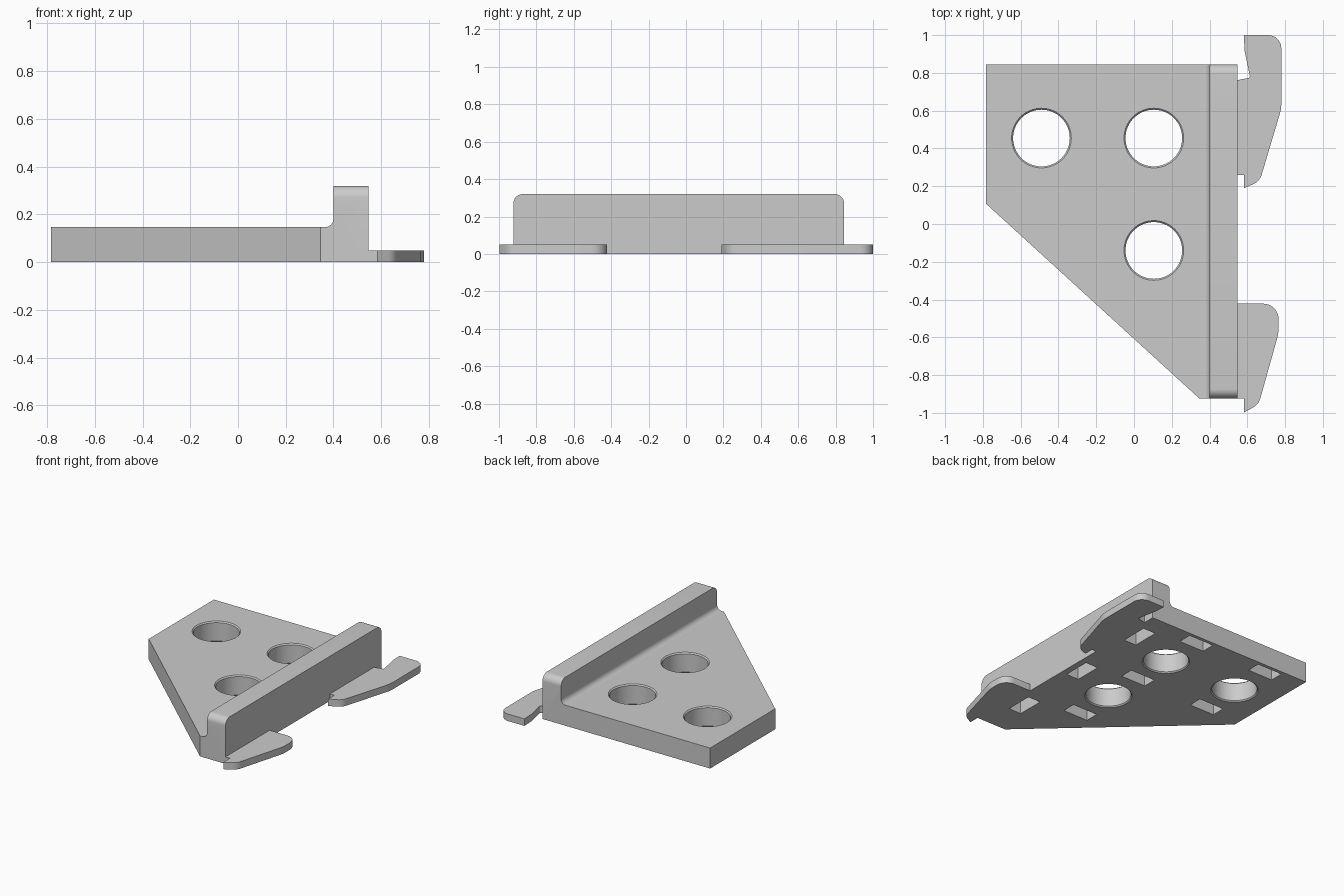
import bpy, bmesh, math
from mathutils import Vector, Matrix

cube = bpy.data.objects.get("Cube")
if cube:
    bpy.data.objects.remove(cube, do_unlink=True)

grey = bpy.data.materials.new("plain_grey")
grey.use_nodes = True
grey.diffuse_color = (0.6, 0.6, 0.6, 1)
grey.node_tree.nodes["Principled BSDF"].inputs["Base Color"].default_value = (0.6, 0.6, 0.6, 1)


def rounded(corners, steps=10):
    """Outline from (a, b, radius) corners, replacing each radius with an arc."""
    out = []
    for i, (a, b, r) in enumerate(corners):
        p = Vector((a, b))
        if r == 0:
            out.append(p)
            continue
        d0 = (Vector(corners[i - 1][:2]) - p).normalized()
        d1 = (Vector(corners[(i + 1) % len(corners)][:2]) - p).normalized()
        half = d0.angle(d1) / 2
        centre = p + (d0 + d1).normalized() * (r / math.sin(half))
        start = p + d0 * (r / math.tan(half)) - centre
        end = p + d1 * (r / math.tan(half)) - centre
        sweep = start.angle_signed(end)
        for k in range(steps + 1):
            out.append(centre + Matrix.Rotation(-sweep * k / steps, 2) @ start)
    return out


def prism(name, outline, lo, hi, axis="z"):
    """Extrude an outline between lo and hi along an axis."""
    place = {"z": lambda a, b, c: (a, b, c),
             "x": lambda a, b, c: (c, a, b),
             "y": lambda a, b, c: (a, c, b)}[axis]
    bm = bmesh.new()
    face = bm.faces.new([bm.verts.new(place(p[0], p[1], lo)) for p in outline])
    ext = bmesh.ops.extrude_face_region(bm, geom=[face])["geom"]
    shift = Vector(place(0, 0, hi - lo))
    bmesh.ops.translate(bm, vec=shift, verts=[v for v in ext if isinstance(v, bmesh.types.BMVert)])
    return finish(name, bm)


def finish(name, bm):
    bmesh.ops.recalc_face_normals(bm, faces=bm.faces)
    mesh = bpy.data.meshes.new(name)
    bm.to_mesh(mesh)
    bm.free()
    mesh.materials.append(grey)
    obj = bpy.data.objects.new(name, mesh)
    bpy.context.collection.objects.link(obj)
    return obj


def hole_cutter(x, y, r=0.15, c=0.008, n=64):
    """Round cutter flaring at both plate faces for the chamfers."""
    levels = [(-c, r + 2 * c), (c, r), (T - c, r), (T + c, r + 2 * c)]
    bm = bmesh.new()
    rings = [[bm.verts.new((x + q * math.cos(math.tau * k / n), y + q * math.sin(math.tau * k / n), z))
              for k in range(n)] for z, q in levels]
    for low, top in zip(rings, rings[1:]):
        for k in range(n):
            j = (k + 1) % n
            bm.faces.new((low[k], low[j], top[j], top[k]))
    bm.faces.new(rings[0])
    bm.faces.new(rings[-1])
    return finish("hole_cutter", bm)


def slot_cutter(x, y, w, d):
    box = [(x - w, y - d), (x + w, y - d), (x + w, y + d), (x - w, y + d)]
    return prism("slot_cutter", box, -0.05, 0.12)


def combine(target, other, operation):
    bpy.context.view_layer.objects.active = target
    mod = target.modifiers.new(operation.lower(), "BOOLEAN")
    mod.operation, mod.solver, mod.object = operation, "EXACT", other
    bpy.ops.object.modifier_apply(modifier=mod.name)
    bpy.data.objects.remove(other, do_unlink=True)


T = 0.147                       # plate thickness
FRONT, BACK = -0.923, 0.845
EDGE = 0.547                    # outer side of the rail

# Plate with the slanted corner
plate = prism("bracket_plate", [(-0.783, BACK), (0.45, BACK), (0.45, FRONT),
                                (0.345, FRONT), (-0.783, 0.107)], 0, T)

# Upright rail with rounded top ends, and the fillet at its foot
rail = prism("upright_rail", rounded([(FRONT, 0, 0), (BACK, 0, 0), (BACK, 0.32, 0.05),
                                      (FRONT, 0.32, 0.05)]), 0.4, EDGE, "x")
fillet = prism("rail_fillet", rounded([(0.35, T, 0), (0.4, T, 0.036), (0.4, 0.21, 0),
                                       (0.43, 0.21, 0), (0.43, 0.1, 0), (0.35, 0.1, 0)]),
               FRONT, BACK, "y")
combine(plate, rail, "UNION")
combine(plate, fillet, "UNION")

# Flat hooks on the outer side
back_hook = [(0.5, 0.26, 0), (0.582, 0.26, 0), (0.582, 0.19, 0), (0.665, 0.225, 0.08),
             (0.78, 0.61, 0.2), (0.78, 1, 0.07), (0.582, 1, 0), (0.585, 0.92, 0),
             (0.615, 0.775, 0.01), (0.55, 0.762, 0), (0.5, 0.762, 0)]
front_hook = [(0.5, FRONT, 0), (0.582, FRONT, 0), (0.582, -0.998, 0), (0.66, -0.955, 0.08),
              (0.765, -0.58, 0.2), (0.765, -0.422, 0.08), (0.5, -0.422, 0)]
for name, corners in (("back_hook", back_hook), ("front_hook", front_hook)):
    combine(plate, prism(name, rounded(corners), 0, 0.05), "UNION")

# Chamfered through holes
for x, y in ((-0.49, 0.455), (0.105, 0.455), (0.105, -0.14)):
    combine(plate, hole_cutter(x, y), "DIFFERENCE")

# Blind slots in the underside
for x, y in ((0.105, 0.77), (-0.49, 0.77), (0.105, 0.167), (-0.49, 0.167), (0.105, -0.43)):
    combine(plate, slot_cutter(x, y, 0.1, 0.05), "DIFFERENCE")
for y in (0.595, 0, -0.595):
    combine(plate, slot_cutter(0.45, y, 0.05, 0.1), "DIFFERENCE")

bpy.ops.object.select_all(action="DESELECT")
plate.select_set(True)
bpy.context.view_layer.objects.active = plate
bpy.ops.object.shade_smooth_by_angle(angle=math.radians(30))
